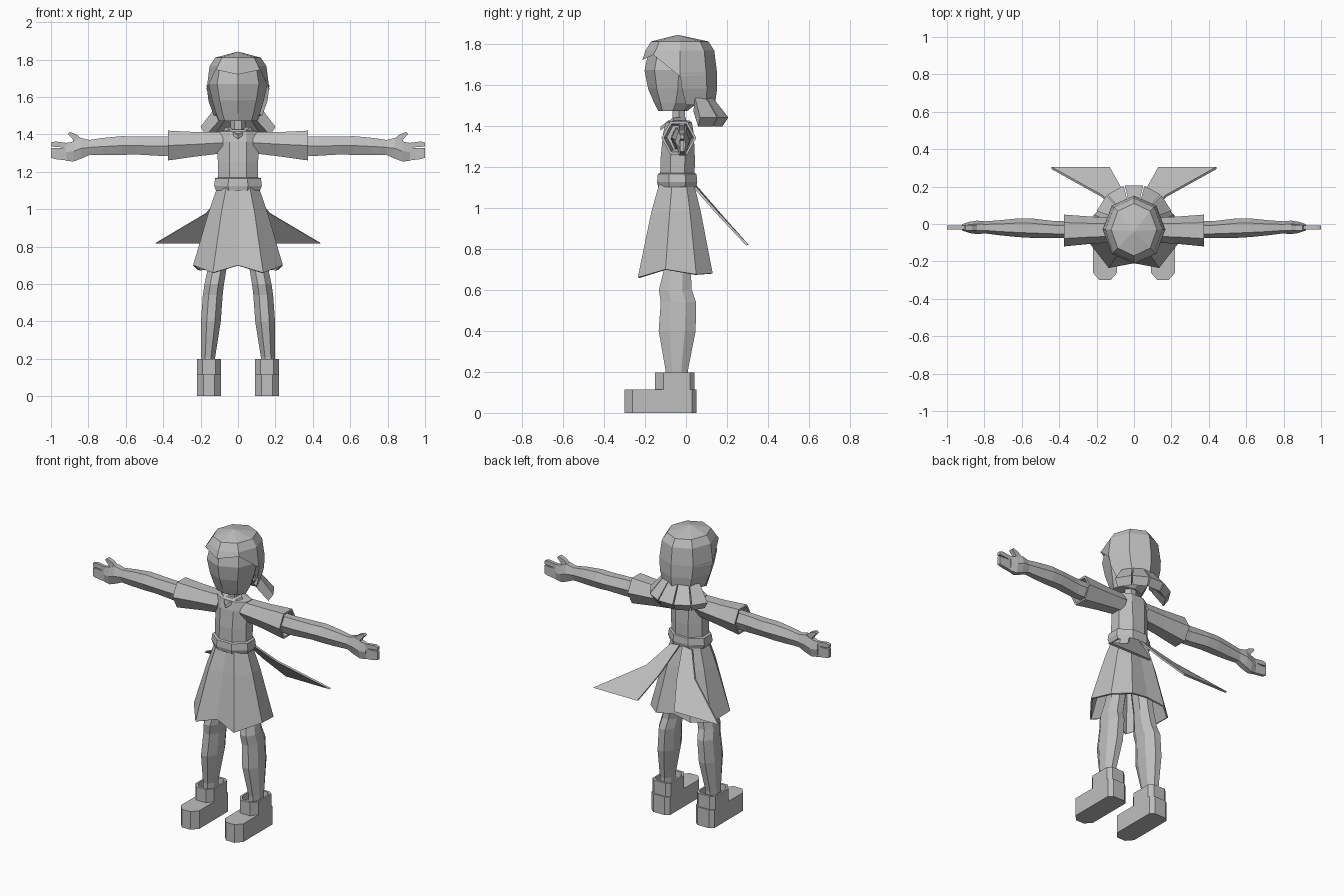
import bpy, bmesh
from math import cos, sin, radians, pi

if "Cube" in bpy.data.objects:
    bpy.data.objects.remove(bpy.data.objects["Cube"])

grey = bpy.data.materials.new("plain grey")
grey.diffuse_color = (0.52, 0.52, 0.52, 1)
grey.use_nodes = True
grey.node_tree.nodes["Principled BSDF"].inputs["Base Color"].default_value = grey.diffuse_color


def make(name, verts, faces, mirror=False):
    """Mesh object with consistent normals, optionally mirrored across x = 0."""
    me = bpy.data.meshes.new(name)
    me.from_pydata(verts, [], faces)
    bm = bmesh.new()
    bm.from_mesh(me)
    bmesh.ops.remove_doubles(bm, verts=bm.verts, dist=0.0001)
    bmesh.ops.recalc_face_normals(bm, faces=bm.faces)
    bm.to_mesh(me)
    bm.free()
    me.materials.append(grey)
    ob = bpy.data.objects.new(name, me)
    bpy.context.collection.objects.link(ob)
    if mirror:
        m = ob.modifiers.new("mirror", 'MIRROR')
        m.use_mirror_merge = False
    return ob


def ring(axis, t, c1, c2, r1, r2, n=8, flat=False):
    """Ring of n points around axis; flat puts edges, not corners, on the axes."""
    off, k = (pi / n, 1 / cos(pi / n)) if flat else (0, 1)
    pts = []
    for i in range(n):
        a = 2 * pi * i / n + off
        u, v = c1 + k * r1 * cos(a), c2 + k * r2 * sin(a)
        pts.append((u, v, t) if axis == 'z' else (t, u, v))
    return pts


def loft(name, rings, mirror=False, cap0=True, cap1=True, closed=True):
    """Skin a list of equally long rings."""
    n = len(rings[0])
    verts = [p for r in rings for p in r]
    faces = []
    for j in range(len(rings) - 1):
        for i in range(n if closed else n - 1):
            k = (i + 1) % n
            faces.append((j*n + i, j*n + k, j*n + n + k, j*n + n + i))
    if cap0:
        faces.append(tuple(range(n)))
    if cap1:
        faces.append(tuple(range(len(verts) - n, len(verts))))
    return make(name, verts, faces, mirror)


def prism(name, outline, axis, a, b, mirror=False):
    """Extrude a 2D outline along y or z from a to b."""
    put = (lambda p, t: (p[0], p[1], t)) if axis == 'z' else (lambda p, t: (p[0], t, p[1]))
    return loft(name, [[put(p, a) for p in outline], [put(p, b) for p in outline]], mirror)


# Head and neck
loft("head", [ring('z', z, 0, cy, rx, ry) for z, cy, rx, ry in (
    (1.47, -.065, .10, .07), (1.51, -.05, .117, .105), (1.58, -.04, .138, .145),
    (1.67, -.035, .158, .167), (1.77, -.03, .135, .15))])
loft("neck", [ring('z', z, 0, -.035, .04, .036, 6) for z in (1.38, 1.52)])

# Hair cap with zigzag fringe: hem height set per corner
hem = (1.64, 1.65, 1.65, 1.65, 1.64, 1.745, 1.72, 1.745)
hem_ring = [(x, y, z) for (x, y, _), z in zip(ring('z', 0, 0, -.03, .168, .182), hem)]
loft("hair_cap", [ring('z', 1.842, 0, -.04, .001, .001),
                  ring('z', 1.81, 0, -.03, .122, .14),
                  ring('z', 1.765, 0, -.03, .152, .168), hem_ring], cap0=False, cap1=False)


# Hair curtain round the back of the head
def arc(z, cy, rx, ry):
    return [(rx * cos(i*pi/4), cy + ry * sin(i*pi/4), z) for i in range(5)]


loft("hair_back", [arc(1.66, -.03, .168, .182), arc(1.58, -.02, .158, .172),
                   arc(1.50, 0, .13, .14), arc(1.51, 0, .11, .12),
                   arc(1.64, -.03, .15, .16)], cap0=False, cap1=False, closed=False)

# Flared locks along the hair ends
for i in range(5):
    prof = ((.135, 1.535), (.212, 1.44), (.182, 1.395), (.11, 1.47))
    a0 = 18 + i * 28.8
    ends = [[(r * cos(radians(a)), r * sin(radians(a)), z) for r, z in prof]
            for a in (a0 + 1, a0 + 27.8)]
    loft("hair_lock_%d" % (i + 1), ends)

# Torso, collar, belt
loft("torso", [ring('z', z, 0, cy, rx, ry, 8, True) for z, cy, rx, ry in (
    (1.10, -.043, .108, .085), (1.25, -.04, .108, .083),
    (1.36, -.037, .11, .075), (1.415, -.035, .105, .064), (1.425, -.035, .06, .05))])
loft("collar", [[(.02, .0, 1.425), (.075, -.06, 1.425), (.0, -.125, 1.375), (0, -.10, 1.40)],
                [(.02, .0, 1.44), (.07, -.06, 1.44), (.0, -.125, 1.395), (0, -.09, 1.41)]],
     mirror=True)
loft("belt", [ring('z', z, 0, -.043, rx, ry, 8, True) for z, rx, ry in (
    (1.10, .118, .092), (1.125, .128, .098), (1.165, .122, .094), (1.17, .105, .08))])

# Skirt with uneven hem; upper rings shrink the hem outline to the waist
half = [(0, -.21, .70), (.135, -.235, .66), (.24, -.10, .70),
        (.215, .05, .675), (.12, .13, .68), (0, .12, .70)]
hem_pts = half + [(-x, y, z) for x, y, z in half[-2:0:-1]]


def shrink(s, z):
    return [(x * s, -.04 + (y + .04) * s, z) for x, y, _ in hem_pts]


skirt = loft("skirt", [shrink(.46, 1.12), shrink(.66, .98), hem_pts], cap0=False, cap1=False)
s = skirt.modifiers.new("cloth", 'SOLIDIFY')
s.thickness = 0.01

# Ribbon tails behind the waist
tail = [(.01, .05, 1.11), (.075, .05, 1.10), (.17, .155, .98),
        (.44, .305, .82), (.13, .305, .82), (.06, .18, .96)]
loft("ribbon_tail", [tail, [(x, y - .012, z - .004) for x, y, z in tail]], mirror=True)

# Sleeves with hollow cuffs
loft("sleeve", [ring('x', x, cy, cz, ry, rz, 6) for x, cy, cz, ry, rz in (
    (.08, -.033, 1.355, .065, .065), (.22, -.033, 1.347, .072, .075),
    (.375, -.035, 1.34, .085, .092), (.375, -.035, 1.34, .072, .078),
    (.31, -.033, 1.343, .06, .066))], mirror=True)

# Arms
loft("arm", [ring('x', x, cy, cz, ry, rz, 6) for x, cy, cz, ry, rz in (
    (.30, -.03, 1.338, .045, .06), (.42, -.03, 1.337, .045, .06),
    (.55, -.022, 1.34, .052, .055), (.62, -.02, 1.34, .05, .058),
    (.72, -.02, 1.335, .04, .053), (.80, -.018, 1.33, .032, .045))], mirror=True)

# Hands: palm, two finger blades and thumb
loft("palm", [ring('x', x, -.018, cz, ry, rz, 6) for x, cz, ry, rz in (
    (.79, 1.33, .032, .045), (.84, 1.325, .036, .064),
    (.88, 1.308, .03, .062), (.92, 1.306, .016, .055))], mirror=True)
prism("upper_finger", [(.90, 1.31), (.90, 1.352), (.98, 1.362), (1.0, 1.355), (1.0, 1.335), (.94, 1.33)],
      'y', -.029, -.009, True)
prism("lower_fingers", [(.89, 1.257), (.89, 1.325), (1.0, 1.327), (1.0, 1.275), (.98, 1.268)],
      'y', -.029, -.009, True)
prism("thumb", [(.81, 1.355), (.865, 1.40), (.90, 1.413), (.91, 1.403), (.885, 1.375), (.87, 1.34)],
      'y', -.034, -.006, True)

# Legs
loft("leg", [ring('z', z, cx, cy, rx, ry, 8, True) for z, cx, cy, rx, ry in (
    (.10, .158, -.045, .036, .052), (.21, .160, -.045, .038, .055),
    (.40, .145, -.043, .053, .09), (.54, .135, -.037, .053, .086),
    (.60, .127, -.052, .052, .08), (.70, .108, -.042, .05, .065),
    (.85, .085, -.04, .05, .065))], mirror=True)

# Boots: foot with pointed toe, hollow shaft above
prism("boot_foot", [(.09, .03), (.115, .05), (.195, .05), (.22, .03), (.22, -.26),
                    (.185, -.30), (.125, -.30), (.09, -.26)], 'z', 0, .115, True)
shaft = [(-.065, .02), (-.04, .042), (.04, .042), (.065, .02),
         (.065, -.11), (.035, -.15), (-.035, -.15), (-.065, -.11)]


def shaft_ring(s, z):
    return [(.155 + x * s, -.05 + (y + .05) * s, z) for x, y in shaft]


loft("boot_shaft", [shaft_ring(1, .10), shaft_ring(1, .198), shaft_ring(.84, .198),
                    shaft_ring(.8, .16)], mirror=True)
